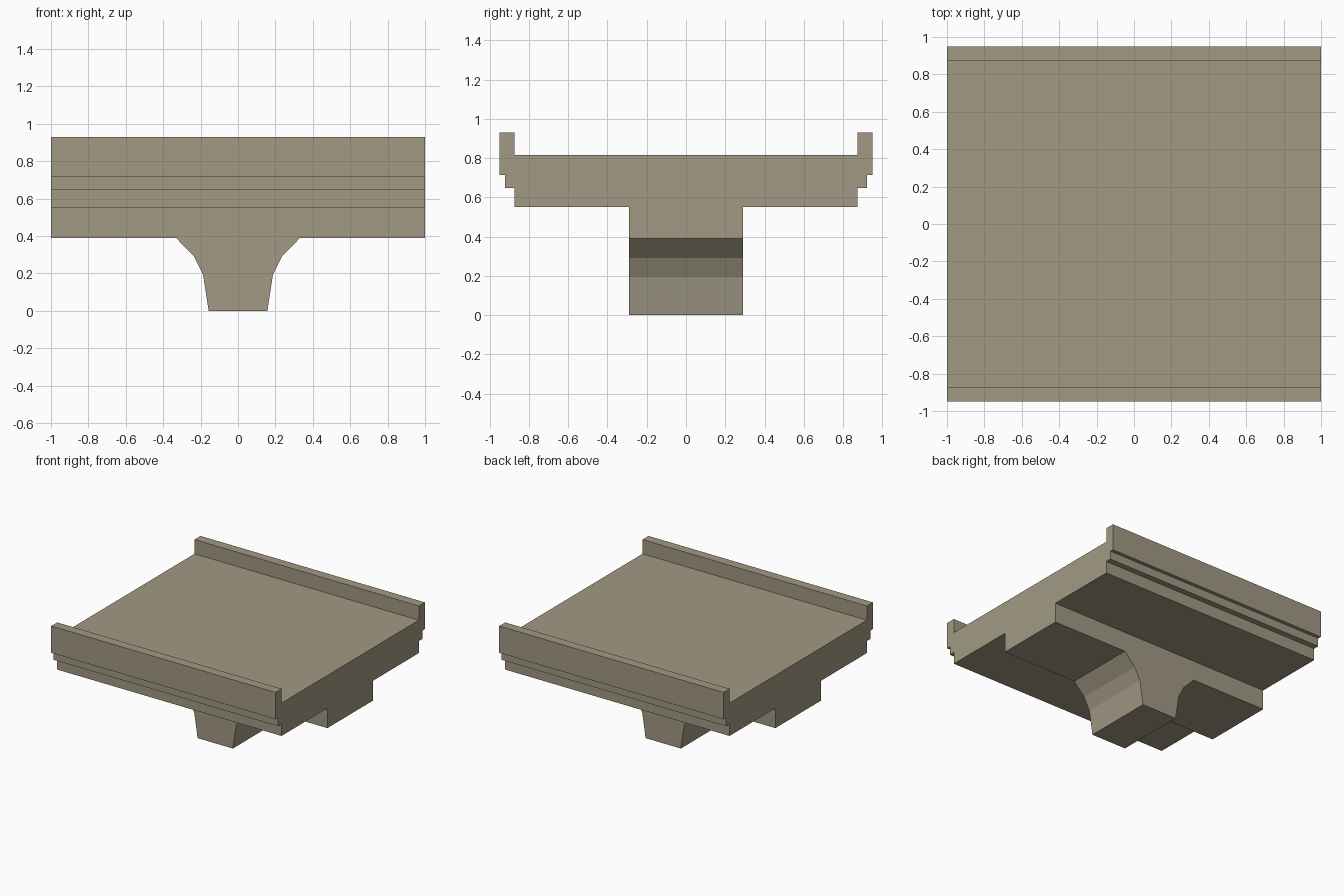
import bpy, bmesh
from mathutils import Vector

if "Cube" in bpy.data.objects:
    bpy.data.objects.remove(bpy.data.objects["Cube"])

concrete = bpy.data.materials.new("warm grey concrete")
concrete.diffuse_color = (0.36, 0.32, 0.23, 1)
concrete.use_nodes = True
concrete.node_tree.nodes["Principled BSDF"].inputs["Base Color"].default_value = concrete.diffuse_color


def extrude_profile(name, points, to_3d, start, end):
    """Extrude a closed 2D outline from start to end along the third axis."""
    bm = bmesh.new()
    face = bm.faces.new([bm.verts.new(to_3d(a, b, start)) for a, b in points])
    shift = Vector(to_3d(0, 0, end)) - Vector(to_3d(0, 0, start))
    res = bmesh.ops.extrude_face_region(bm, geom=[face], use_keep_orig=True)
    moved = [g for g in res["geom"] if isinstance(g, bmesh.types.BMVert)]
    bmesh.ops.translate(bm, verts=moved, vec=shift)
    bmesh.ops.recalc_face_normals(bm, faces=bm.faces)
    mesh = bpy.data.meshes.new(name)
    bm.to_mesh(mesh)
    bm.free()
    mesh.materials.append(concrete)
    obj = bpy.data.objects.new(name, mesh)
    bpy.context.collection.objects.link(obj)
    return obj


def mirrored(half):
    """Complete a half outline by mirroring its first coordinate."""
    return half + [(-a, b) for a, b in reversed(half)]


# Bridge deck with parapets, stepped edges and the central beam, running along x
deck_half = [(0.29, 0.39), (0.29, 0.55), (0.874, 0.55), (0.874, 0.647),
             (0.921, 0.647), (0.921, 0.714), (0.95, 0.714), (0.95, 0.93),
             (0.874, 0.93), (0.874, 0.815)]
extrude_profile("bridge_deck", mirrored(deck_half), lambda y, z, x: (x, y, z), -1, 1)

# Flared pier under the beam
pier_half = [(0.157, 0), (0.187, 0.195), (0.236, 0.292), (0.332, 0.39)]
pier = extrude_profile("pier", mirrored(pier_half), lambda x, z, y: (x, y, z), -0.29, 0.29)

# Remove the pier's hidden top face, where it meets the beam
bm = bmesh.new()
bm.from_mesh(pier.data)
top = [f for f in bm.faces if f.normal.z > 0.9]
bmesh.ops.delete(bm, geom=top, context="FACES_ONLY")
bm.to_mesh(pier.data)
bm.free()
